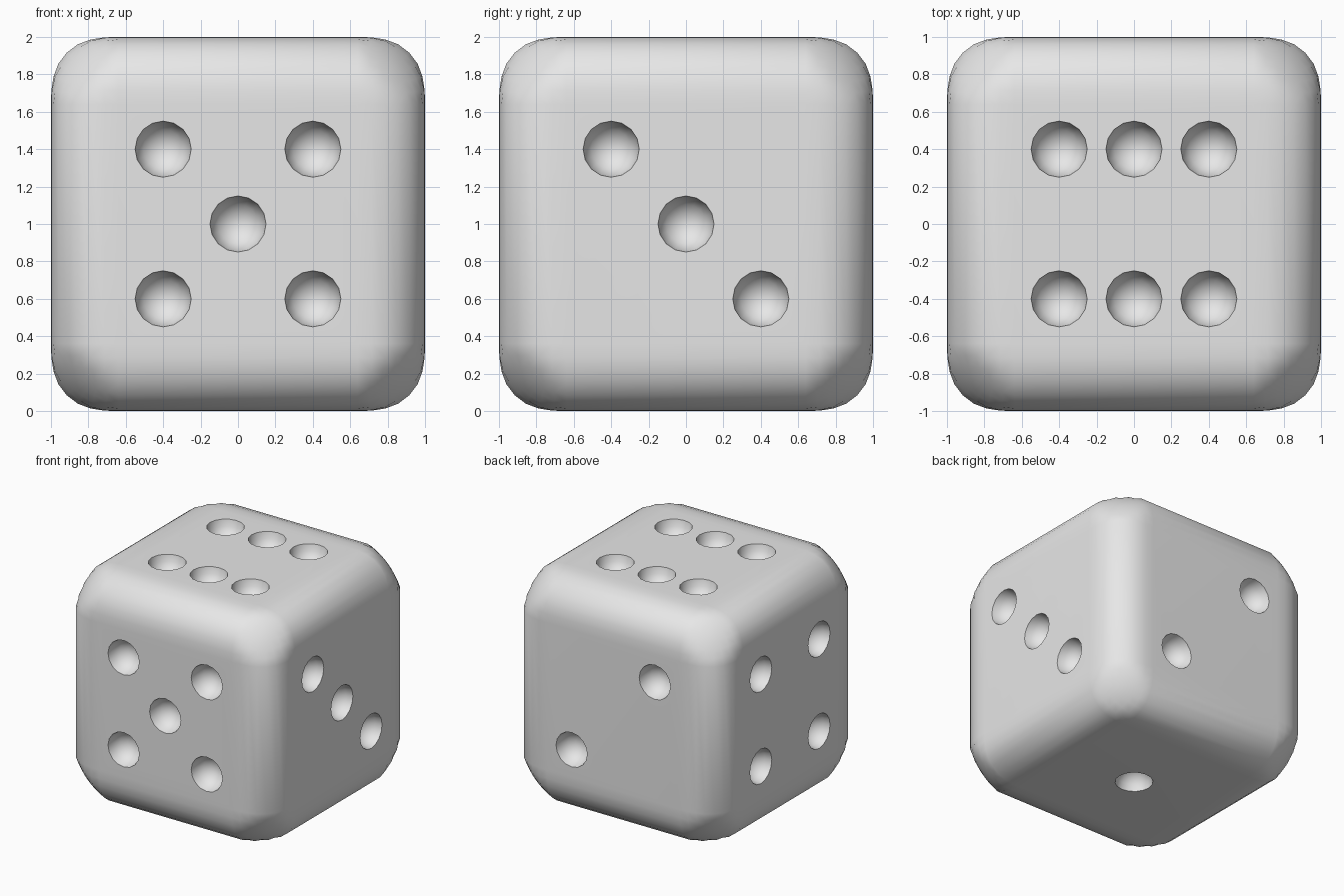
import bpy, bmesh
from mathutils import Vector

old = bpy.data.objects.get("Cube")
if old:
    bpy.data.objects.remove(old, do_unlink=True)

# One plain grey material
grey = bpy.data.materials.new("light_grey")
grey.use_nodes = True
colour = (0.8, 0.8, 0.8, 1)
grey.diffuse_color = colour
grey.node_tree.nodes["Principled BSDF"].inputs["Base Color"].default_value = colour


def make_object(name, bm):
    mesh = bpy.data.meshes.new(name)
    bm.to_mesh(mesh)
    bm.free()
    mesh.materials.append(grey)
    obj = bpy.data.objects.new(name, mesh)
    bpy.context.collection.objects.link(obj)
    return obj


# Body: cube with wide rounded edges and slightly flattened corners
bm = bmesh.new()
bmesh.ops.create_cube(bm, size=2)
bmesh.ops.bevel(bm, geom=bm.edges[:], offset=0.36, offset_type='OFFSET',
                segments=8, profile=0.59, affect='EDGES')
CORNER, KEEP = 2.47, 0.4
for v in bm.verts:
    excess = sum(abs(c) for c in v.co) - CORNER
    if excess > 0:
        cut = excess * (1 - KEEP) / 3
        v.co -= Vector([cut if c > 0 else -cut for c in v.co])
bmesh.ops.translate(bm, verts=bm.verts[:], vec=(0, 0, 1))
bmesh.ops.recalc_face_normals(bm, faces=bm.faces[:])
body = make_object("dice_body", bm)

# Pips: face normal, horizontal axis, vertical axis, spots in units of the spacing
X, Y, Z = Vector((1, 0, 0)), Vector((0, 1, 0)), Vector((0, 0, 1))
SPACING, RADIUS = 0.4, 0.15
corners = [(a, b) for a in (-1, 1) for b in (-1, 1)]
sides = [
    (-Z, X, Y, [(0, 0)]),
    (Y, X, Z, [(-1, 1), (1, -1)]),
    (X, Y, Z, [(-1, 1), (0, 0), (1, -1)]),
    (-X, Y, Z, corners),
    (-Y, X, Z, corners + [(0, 0)]),
    (Z, X, Y, corners + [(0, -1), (0, 1)]),
]
bm = bmesh.new()
for normal, across, up, spots in sides:
    turn = Z.rotation_difference(normal).to_matrix().to_4x4()
    for a, b in spots:
        centre = normal + Z + (across * a + up * b) * SPACING
        ball = bmesh.ops.create_uvsphere(bm, u_segments=16, v_segments=8, radius=RADIUS)
        bmesh.ops.transform(bm, matrix=turn, verts=ball["verts"])
        bmesh.ops.translate(bm, verts=ball["verts"], vec=centre)
cutter = make_object("pip_cutter", bm)
cutter.hide_render = True

# Carve the pips out of the body
carve = body.modifiers.new("pips", 'BOOLEAN')
carve.operation = 'DIFFERENCE'
carve.solver = 'EXACT'
carve.object = cutter
bpy.ops.object.select_all(action='DESELECT')
body.select_set(True)
bpy.context.view_layer.objects.active = body
bpy.ops.object.modifier_apply(modifier=carve.name)
bpy.data.objects.remove(cutter, do_unlink=True)
bpy.ops.object.shade_smooth_by_angle(angle=0.7)
